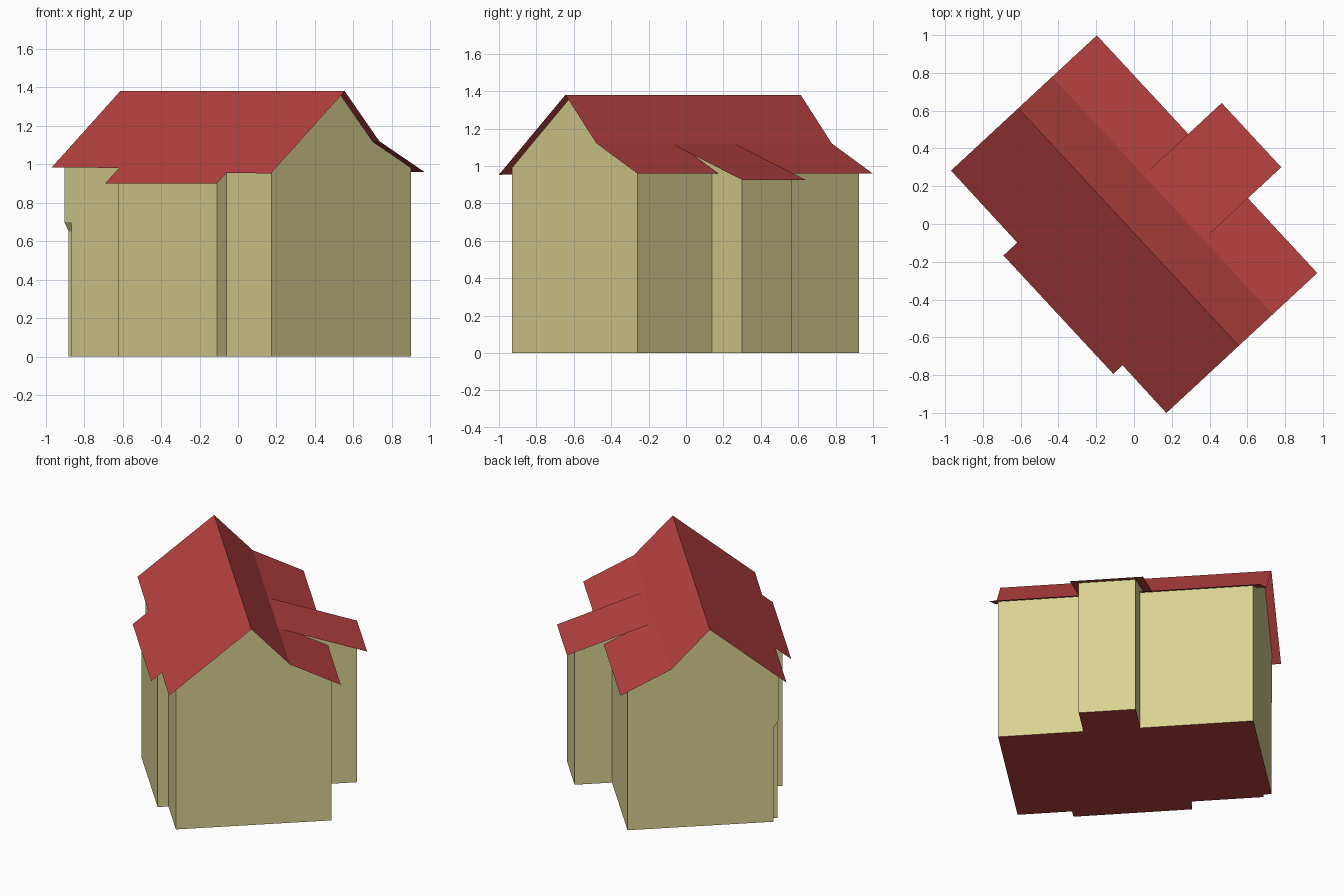
import bpy, bmesh, math
from mathutils import Matrix

if "Cube" in bpy.data.objects:
    bpy.data.objects.remove(bpy.data.objects["Cube"])

TURN = Matrix.Rotation(math.radians(-47.15), 4, 'Z')   # house stands diagonally
RIDGE, BREAK = -0.032, 0.213                           # ridge and roof kink, across the house
GAP = 0.003                                            # wall tops sit just under the roof


def material(name, rgb):
    m = bpy.data.materials.new(name)
    m.use_nodes = True
    m.diffuse_color = (*rgb, 1)
    m.node_tree.nodes["Principled BSDF"].inputs["Base Color"].default_value = (*rgb, 1)
    return m


WALL = material("sand wall", (0.694, 0.638, 0.283))
RED = material("red roof", (0.479, 0.053, 0.053))


# Roof heights across the house
def front_z(v):
    return 1.38 + 0.817 * (v - RIDGE)


def back_z(v):
    return 1.12 - 0.5 * (v - BREAK)


def dormer_z(v):
    return 1.12 - 0.346 * (v - BREAK)


def finish(name, bm, mats):
    me = bpy.data.meshes.new(name)
    bm.to_mesh(me)
    bm.free()
    for m in mats:
        me.materials.append(m)
    ob = bpy.data.objects.new(name, me)
    ob.matrix_world = TURN
    bpy.context.collection.objects.link(ob)
    return ob


def prism(name, u0, u1, profile):
    """Extrude a (v, z) profile along the ridge; downward faces become the red floor."""
    bm = bmesh.new()
    face = bm.faces.new([bm.verts.new((u0, v, z)) for v, z in profile])
    new = bmesh.ops.extrude_face_region(bm, geom=[face])["geom"]
    bmesh.ops.translate(bm, vec=(u1 - u0, 0, 0),
                        verts=[g for g in new if isinstance(g, bmesh.types.BMVert)])
    bmesh.ops.recalc_face_normals(bm, faces=bm.faces)
    for f in bm.faces:
        if f.normal.z < -0.99:
            f.material_index = 1
    return finish(name, bm, [WALL, RED])


def sheet(name, outline, height):
    """Thin sloping roof sheet from a plan outline."""
    bm = bmesh.new()
    f = bm.faces.new([bm.verts.new((u, v, height(v))) for u, v in outline])
    f.normal_update()
    if f.normal.z < 0:
        f.normal_flip()
    return finish(name, bm, [RED])


def rect(u0, u1, v0, v1):
    return [(u0, v0), (u1, v0), (u1, v1), (u0, v1)]


# House body in three sections with different front wall depths
BACK = 0.483
sections = {}
for name, u0, u1, front in (("body_left_section", -0.815, -0.295, -0.475),
                            ("body_middle_bay", -0.295, 0.455, -0.572),
                            ("body_right_section", 0.455, 0.80, -0.504)):
    sections[name] = prism(name, u0, u1, [
        (front, 0), (BACK, 0), (BACK, back_z(BACK) - GAP), (BREAK, 1.12 - GAP),
        (RIDGE, 1.38 - GAP), (front, front_z(front) - GAP)])

# Small corner notch under a slanted top
cutter = prism("corner_cutter", -0.9, -0.76, [
    (-0.6, -0.1), (-0.444, -0.1), (-0.444, 0.65), (-0.475, 0.70), (-0.6, 0.70)])
for f in cutter.data.polygons:
    f.material_index = 0
cutter.hide_render = True
cutter.hide_set(True)
cutter.display_type = 'WIRE'
cut = sections["body_left_section"].modifiers.new("corner_notch", 'BOOLEAN')
cut.operation = 'DIFFERENCE'
cut.solver = 'EXACT'
cut.object = cutter

# Rear extension
prism("rear_extension", -0.10, 0.26, [
    (BACK, 0), (0.72, 0), (0.72, dormer_z(0.72) - GAP),
    (BREAK + 0.01, dormer_z(BREAK + 0.01) - GAP), (BACK, back_z(BACK) - 0.02)])

# Roof
L, R = -0.866, 0.85
sheet("front_roof", [(L, RIDGE), (L, -0.518), (-0.348, -0.520), (-0.348, -0.62),
                     (0.507, -0.62), (0.507, -0.553), (R, -0.555), (R, RIDGE)], front_z)
sheet("upper_back_roof", rect(L, R, RIDGE, BREAK),
      lambda v: 1.38 - 0.26 * (v - RIDGE) / (BREAK - RIDGE))
sheet("lower_back_roof", rect(L, R, BREAK, 0.535), back_z)
sheet("extension_roof", rect(-0.154, 0.31, BREAK, 0.776), dormer_z)
